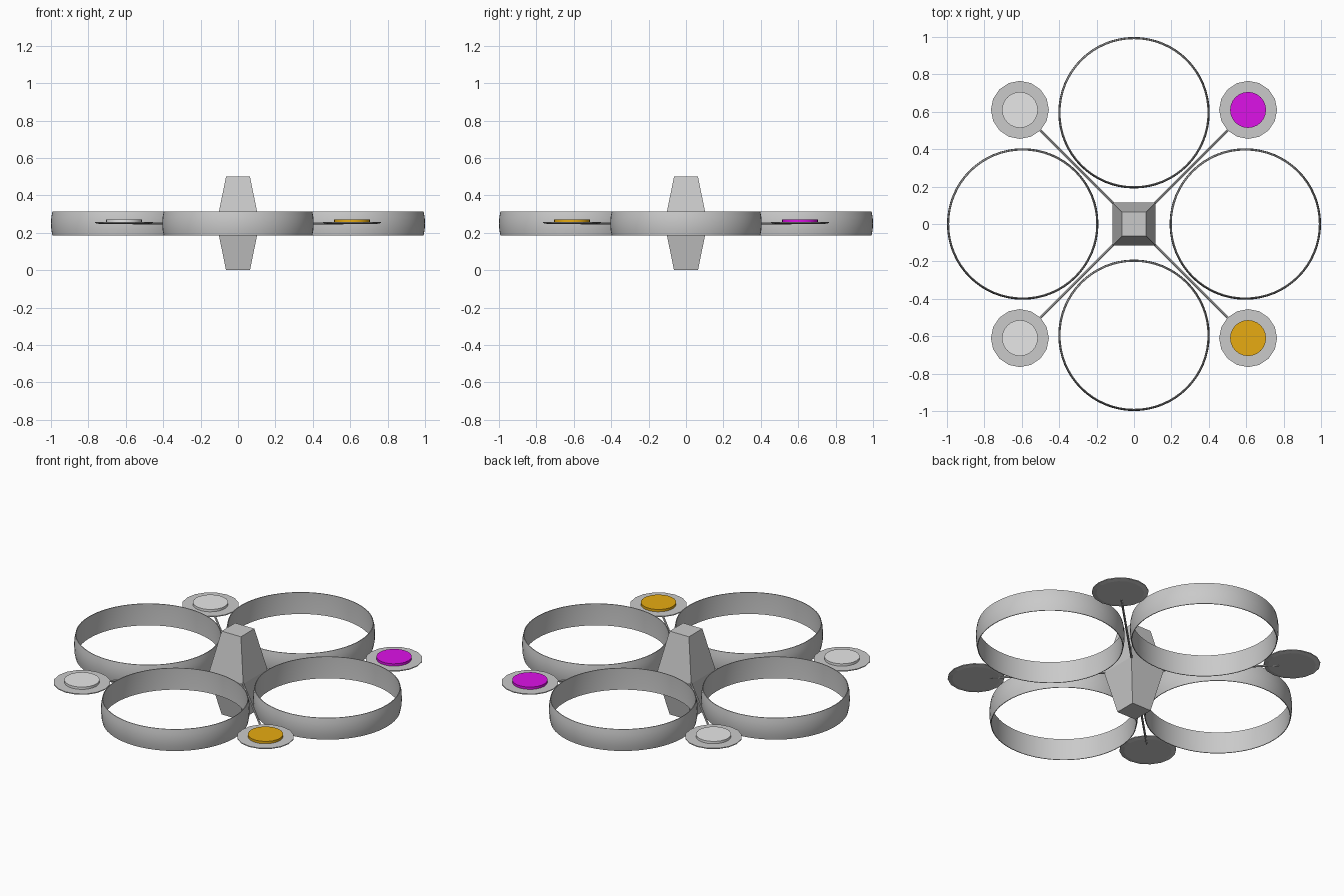
import bpy, bmesh, math
from mathutils import Vector

if "Cube" in bpy.data.objects:
    bpy.data.objects.remove(bpy.data.objects["Cube"])


def mat(name, rgb):
    m = bpy.data.materials.new(name)
    m.diffuse_color = (*rgb, 1)
    m.use_nodes = True
    m.node_tree.nodes["Principled BSDF"].inputs["Base Color"].default_value = m.diffuse_color
    return m


GREY = mat("grey", (0.59, 0.59, 0.59))
WHITE = mat("white", (0.8, 0.8, 0.8))
YELLOW = mat("yellow", (0.8, 0.41, 0.006))
MAGENTA = mat("magenta", (0.72, 0.006, 0.8))


def lathe(name, profile, n, center, material, closed=False, smooth=True, turn=0.0):
    """Revolve (radius, z) points round a vertical axis; open profiles get capped."""
    bm = bmesh.new()
    rows = []
    for r, z in profile:
        rows.append([bm.verts.new((center[0] + r * math.cos(turn + math.tau * i / n),
                                   center[1] + r * math.sin(turn + math.tau * i / n), z))
                     for i in range(n)])
    pairs = list(zip(rows, rows[1:]))
    if closed:
        pairs.append((rows[-1], rows[0]))
    else:
        bm.faces.new(rows[0])
        bm.faces.new(rows[-1])
    for a, b in pairs:
        for i in range(n):
            j = (i + 1) % n
            bm.faces.new((a[i], a[j], b[j], b[i]))
    bmesh.ops.recalc_face_normals(bm, faces=bm.faces)
    me = bpy.data.meshes.new(name)
    bm.to_mesh(me)
    bm.free()
    me.materials.append(material)
    ob = bpy.data.objects.new(name, me)
    bpy.context.collection.objects.link(ob)
    if smooth:
        bpy.ops.object.select_all(action='DESELECT')
        ob.select_set(True)
        bpy.context.view_layer.objects.active = ob
        bpy.ops.object.shade_smooth_by_angle(angle=math.radians(35))
    return ob


# Central body: two square frustums, base to base
q = math.sqrt(2)
lathe("body", [(0.064 * q, 0), (0.115 * q, 0.25), (0.064 * q, 0.5)], 4, (0, 0),
      GREY, smooth=False, turn=math.pi / 4)

# Rotor guards: thin, slightly bulged rings
guard = [(0.397, 0.185), (0.403, 0.215), (0.405, 0.25), (0.403, 0.285),
         (0.397, 0.315), (0.393, 0.315), (0.395, 0.25), (0.393, 0.185)]
for i, side in enumerate(("right", "back", "left", "front")):
    a = i * math.pi / 2
    lathe("guard_" + side, guard, 64, (0.595 * math.cos(a), 0.595 * math.sin(a)),
          GREY, closed=True)

# Corner pads with coloured discs, each on a thin arm
corners = {"back_right": (1, 1, MAGENTA), "back_left": (-1, 1, WHITE),
           "front_left": (-1, -1, WHITE), "front_right": (1, -1, YELLOW)}
for name, (sx, sy, colour) in corners.items():
    c = (0.61 * sx, 0.61 * sy)
    lathe("pad_" + name, [(0.13, 0.247), (0.155, 0.252), (0.155, 0.257)], 16, c,
          GREY, smooth=False)
    lathe("disc_" + name, [(0.096, 0.256), (0.096, 0.271)], 24, c, colour)
    start, end = Vector((0.09 * sx, 0.09 * sy, 0.25)), Vector((0.56 * sx, 0.56 * sy, 0.25))
    bpy.ops.mesh.primitive_cylinder_add(vertices=8, radius=0.006,
                                        depth=(end - start).length,
                                        location=(start + end) / 2)
    arm = bpy.context.object
    arm.name = "arm_" + name
    arm.rotation_euler = (end - start).to_track_quat('Z', 'Y').to_euler()
    arm.data.materials.append(GREY)
